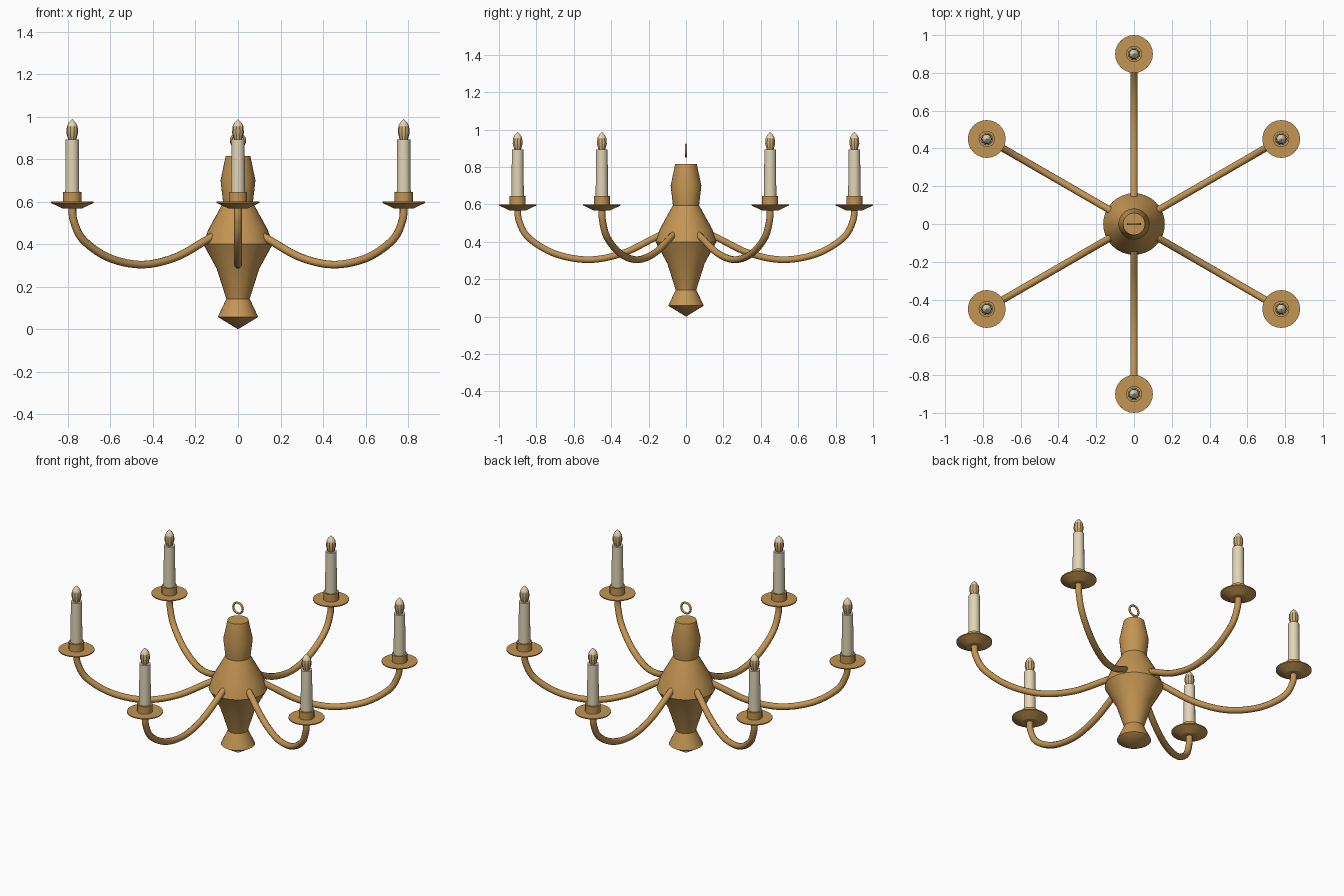
import bpy
import bmesh
from math import cos, sin, pi, radians
from mathutils import Matrix, Vector

if "Cube" in bpy.data.objects:
    bpy.data.objects.remove(bpy.data.objects["Cube"], do_unlink=True)


def material(name, color):
    mat = bpy.data.materials.new(name)
    mat.use_nodes = True
    mat.diffuse_color = (*color, 1)
    mat.node_tree.nodes["Principled BSDF"].inputs["Base Color"].default_value = (*color, 1)
    return mat


brass = material("brass", (0.55, 0.30, 0.085))
cream = material("candle cream", (0.75, 0.67, 0.47))
amber = material("bulb amber", (0.62, 0.42, 0.19))


def finish(obj, angle=35):
    bpy.ops.object.select_all(action="DESELECT")
    obj.select_set(True)
    bpy.context.view_layer.objects.active = obj
    bpy.ops.object.shade_smooth_by_angle(angle=radians(angle))
    return obj


def lathe(name, profile, mats, sides, place=(0, 0, 0), angle=35):
    """Spin (radius, height) points around z; zero radius makes a pole."""
    bm = bmesh.new()
    rings = []
    for r, z in profile:
        count = sides if r else 1
        rings.append([bm.verts.new((r * cos(2 * pi * i / sides), r * sin(2 * pi * i / sides), z))
                      for i in range(count)])
    for low, high in zip(rings, rings[1:]):
        for i in range(sides):
            j = (i + 1) % sides
            quad = [low[i % len(low)], low[j % len(low)], high[j % len(high)], high[i % len(high)]]
            bm.faces.new(list(dict.fromkeys(quad)))
    bmesh.ops.recalc_face_normals(bm, faces=bm.faces)
    mesh = bpy.data.meshes.new(name)
    bm.to_mesh(mesh)
    bm.free()
    for mat in mats:
        mesh.materials.append(mat)
    obj = bpy.data.objects.new(name, mesh)
    obj.location = place
    bpy.context.collection.objects.link(obj)
    return finish(obj, angle)


def tube(name, points, radius, mat, sides=10, steps=8):
    """Sweep a round section along a smooth path lying in the xz plane."""
    pts = [Vector((x, 0, z)) for x, z in points]
    pts = [2 * pts[0] - pts[1]] + pts + [2 * pts[-1] - pts[-2]]
    path = []
    for a, b, c, d in zip(pts, pts[1:], pts[2:], pts[3:]):
        for k in range(steps):
            t = k / steps
            path.append(0.5 * (2 * b + (c - a) * t + (2 * a - 5 * b + 4 * c - d) * t ** 2
                               + (3 * b - a - 3 * c + d) * t ** 3))
    path.append(pts[-2])
    bm = bmesh.new()
    rings = []
    for i, p in enumerate(path):
        way = (path[min(i + 1, len(path) - 1)] - path[max(i - 1, 0)]).normalized()
        side = Vector((0, 1, 0))
        up = way.cross(side)
        rings.append([bm.verts.new(p + radius * (side * cos(2 * pi * k / sides) + up * sin(2 * pi * k / sides)))
                      for k in range(sides)])
    for low, high in zip(rings, rings[1:]):
        for k in range(sides):
            j = (k + 1) % sides
            bm.faces.new((low[k], low[j], high[j], high[k]))
    bm.faces.new(rings[0])
    bm.faces.new(rings[-1])
    bmesh.ops.recalc_face_normals(bm, faces=bm.faces)
    mesh = bpy.data.meshes.new(name)
    bm.to_mesh(mesh)
    bm.free()
    mesh.materials.append(mat)
    obj = bpy.data.objects.new(name, mesh)
    bpy.context.collection.objects.link(obj)
    return finish(obj, 50)


# Turned central column
lathe("column", [(0, 0), (0.095, 0.058), (0.055, 0.143), (0.1, 0.285), (0.163, 0.4),
                 (0.14, 0.468), (0.07, 0.595), (0.082, 0.7), (0.058, 0.815), (0, 0.815)],
      [brass], 32, angle=20)

# Hanging ring
bpy.ops.mesh.primitive_torus_add(major_radius=0.032, minor_radius=0.006, major_segments=24,
                                 minor_segments=8, location=(0, 0, 0.887), rotation=(pi / 2, 0, 0))
ring = bpy.context.object
ring.name = "hanging_ring"
ring.data.materials.append(brass)
finish(ring, 60)

# Six arms, each with a saucer, socket, candle and bulb
arm_path = [(0.1, 0.455), (0.18, 0.415), (0.34, 0.338), (0.52, 0.304), (0.7, 0.336),
            (0.84, 0.42), (0.892, 0.51), (0.9, 0.58)]
for n in range(6):
    angle = radians(30 + 60 * n)
    spot = (0.9 * cos(angle), 0.9 * sin(angle), 0)
    arm = tube(f"arm_{n + 1}", arm_path, 0.0185, brass)
    arm.matrix_world = Matrix.Rotation(angle, 4, "Z")
    lathe(f"saucer_{n + 1}", [(0, 0.568), (0.045, 0.568), (0.1, 0.594), (0.1, 0.6), (0, 0.6)],
          [brass], 24, spot, 20)
    lathe(f"socket_{n + 1}", [(0, 0.595), (0.043, 0.595), (0.043, 0.645), (0, 0.645)],
          [brass], 20, spot)
    lathe(f"candle_{n + 1}", [(0, 0.64), (0.033, 0.64), (0.031, 0.892), (0, 0.892)],
          [cream], 20, spot)
    bulb = lathe(f"bulb_{n + 1}", [(0, 0.888), (0.018, 0.888), (0.028, 0.925), (0.025, 0.955),
                                   (0.016, 0.972), (0, 0.988)], [amber, cream], 10, spot, 25)
    for face in bulb.data.polygons:
        face.material_index = int(face.center.z > 0.958)
